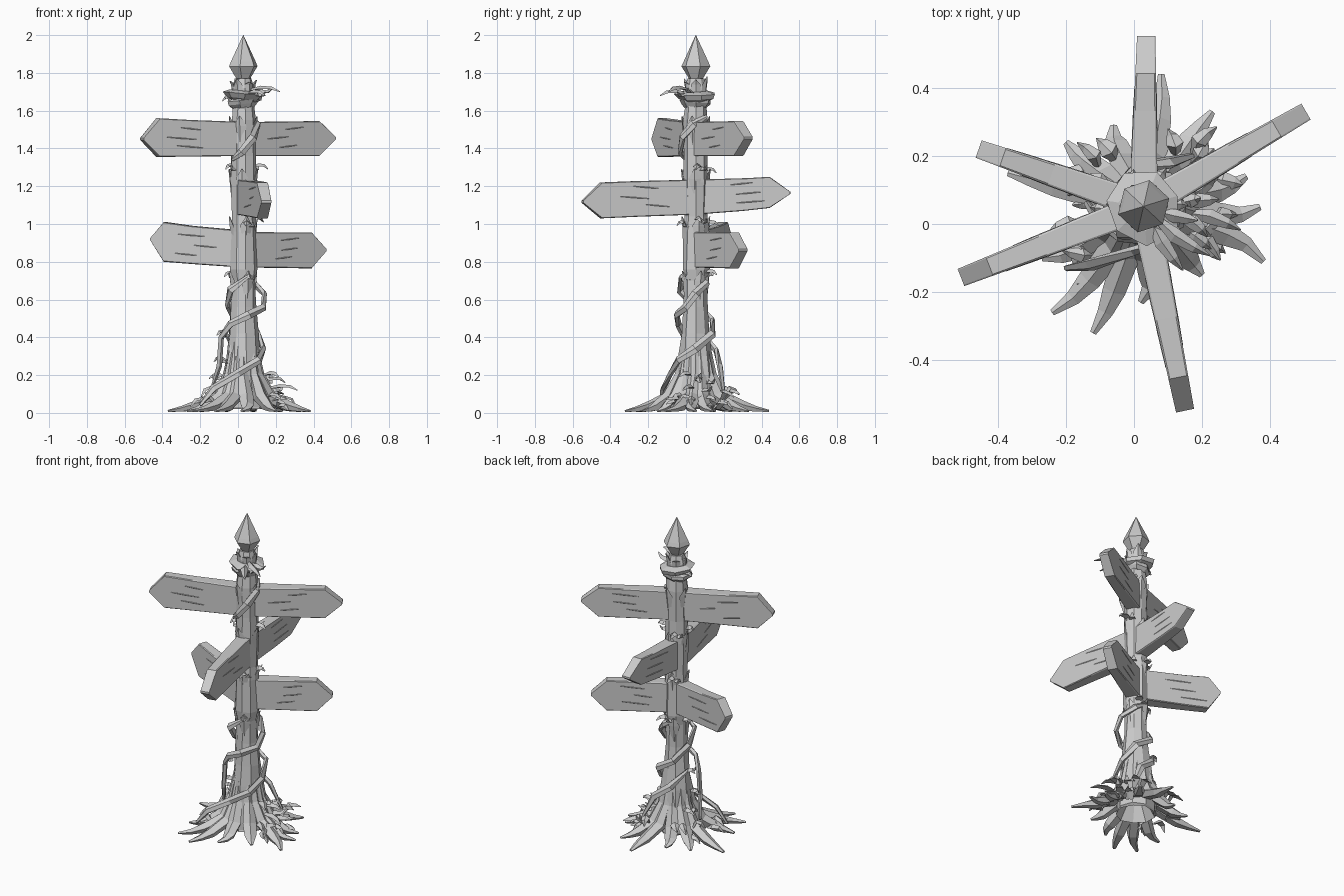
import bpy, bmesh, math, random
from mathutils import Vector as V

if "Cube" in bpy.data.objects:
    bpy.data.objects.remove(bpy.data.objects["Cube"])

random.seed(11)
CX, CY = 0.028, 0.052          # axis of the post


def finish(name, bm):
    bmesh.ops.recalc_face_normals(bm, faces=bm.faces)
    me = bpy.data.meshes.new(name)
    bm.to_mesh(me)
    bm.free()
    ob = bpy.data.objects.new(name, me)
    bpy.context.collection.objects.link(ob)
    return ob


def skin(bm, rings):
    """Join equal rings of points into a closed flat-faced tube."""
    rv = [[bm.verts.new(p) for p in r] for r in rings]
    n = len(rv[0])
    for a, b in zip(rv, rv[1:]):
        for i in range(n):
            bm.faces.new((a[i], a[(i + 1) % n], b[(i + 1) % n], b[i]))
    bm.faces.new(rv[0])
    bm.faces.new(rv[-1])


def lathe(name, prof, n, jit=0.0, turn=0.0, tilt=0.0):
    bm = bmesh.new()
    rings = []
    for z, r in prof:
        ring = []
        for i in range(n):
            a = 2 * math.pi * i / n + turn
            rr = r * (1 + random.uniform(-jit, jit))
            ring.append((CX + rr * math.cos(a), CY + rr * math.sin(a),
                         z + tilt * math.cos(a) * r))
        rings.append(ring)
    skin(bm, rings)
    return finish(name, bm)


def tube(bm, path, sizes, n=5, radial=False):
    """Tapered tube; sizes are (half width, half height) along the path."""
    pts = [V(p) for p in path]
    rings = []
    for i, p in enumerate(pts):
        t = (pts[min(i + 1, len(pts) - 1)] - pts[max(i - 1, 0)]).normalized()
        up = V((p.x - CX, p.y - CY, 0.02)) if radial else V((0.01, 0.02, 1))
        s = t.cross(up).normalized()
        u = s.cross(t).normalized()
        w, h = sizes[i]
        rings.append([p + s * w * math.cos(a) + u * h * math.sin(a)
                      for a in (2 * math.pi * k / n + math.pi / 2 for k in range(n))])
    skin(bm, rings)


def leaf(bm, base, ang, length, rise, droop, w):
    """Folded pointed leaf."""
    b = V(base)
    d = V((math.cos(ang), math.sin(ang), 0))
    side = V((-d.y, d.x, 0)) * random.uniform(-0.4, 0.4) * length
    tube(bm, [b, b + d * length * .4 + V((0, 0, rise)),
              b + d * length * .75 + V((0, 0, rise * .8)) + side * .5,
              b + d * length + V((0, 0, rise - droop)) + side],
         [(w * .4, .006), (w, .012), (w * .7, .009), (.003, .003)], 3)


# Post: hollow underneath, flared trunk, straight shaft
lathe("post", [(.17, .03), (.02, .11), (.03, .12), (.12, .112), (.2, .102), (.3, .09), (.42, .077),
               (.56, .067), (.7, .063), (.76, .072), (.96, .07), (1.04, .063), (1.22, .067),
               (1.36, .066), (1.55, .066), (1.62, .06), (1.72, .058), (1.77, .045)], 9, .07)

# Pointed finial and tied collar
lathe("finial", [(1.745, .022), (1.79, .05), (1.835, .077), (1.86, .068), (2.0, .001)], 6, .03, .3)
lathe("collar_lower", [(1.615, .06), (1.635, .08), (1.655, .085), (1.67, .06)], 7, .1, 0, .1)
lathe("collar_upper", [(1.65, .065), (1.665, .095), (1.69, .11), (1.705, .07)], 7, .1, .3, -.1)

# Splintered ends under the finial and bark along the shaft
bm = bmesh.new()
for i in range(6):
    a = i * 1.05
    c, s, h = math.cos(a), math.sin(a), random.uniform(1.75, 1.79)
    tube(bm, [(CX + .048 * c, CY + .048 * s, 1.69), (CX + .055 * c, CY + .055 * s, 1.74),
              (CX + .07 * c, CY + .07 * s, h)], [(.026, .012), (.024, .01), (.004, .003)], 4, True)
for z in (.7, .99, 1.24, 1.52):
    for i in range(4):
        a = i * 1.57 + z * 5
        c, s = math.cos(a), math.sin(a)
        tube(bm, [(CX + r * c, CY + r * s, z + dz) for r, dz in ((.056, -.1), (.062, .0), (.076, .05))],
             [(.012, .008), (.034, .012), (.004, .003)], 4, True)
finish("bark_splinters", bm)


# Sign boards: blunt inner end, pointed outer end
def board(name, tip, inner, outer, tipz, point=0.1):
    o = V((CX, CY, 0))
    d = V((tip[0] - CX, tip[1] - CY, 0))
    L = d.length
    d.normalize()
    s = V((-d.y, d.x, 0))
    m = L * .5
    lo, hi = [a * .45 + b * .55 for a, b in zip(inner, outer)]
    prof = [(.0, inner[0]), (m, lo), (L - point, outer[0]), (L, tipz - .006), (L, tipz + .006),
            (L - point, outer[1]), (m + .03, hi), (.0, inner[1])]
    mid = (inner[0] + inner[1]) / 2

    def half(x):
        return .042 - .015 * x / L
    bm = bmesh.new()
    rings = []
    for side, k in ((-1, .96), (-.85, 1), (.85, 1), (1, .96)):   # worn edges
        ring = []
        for x, z in prof:
            zc = tipz * x / L + mid * (1 - x / L)
            ring.append(o + d * x + s * side * half(x) + V((0, 0, zc + (z - zc) * k)))
        rings.append(ring)
    skin(bm, rings)
    for side in (-1, 1):                                          # grain slivers
        for f in (.25, .5, .78):
            x, ln = random.uniform(.12, L - point - .17), random.uniform(.1, .17)
            z = inner[0] + (inner[1] - inner[0]) * f
            g = [o + d * (x + ln * q) + s * side * half(x + ln * q)
                 + V((0, 0, z + (outer[0] - inner[0]) * x / L + .012 * q)) for q in (0, .5, 1)]
            tube(bm, g, [(.001, .001), (.002, .003), (.001, .001)], 4)
    finish(name, bm)


board("top_sign_left", (-.508, -.157), (1.36, 1.54), (1.355, 1.56), 1.45, .09)
board("top_sign_right", (.505, .33), (1.36, 1.54), (1.36, 1.545), 1.455)
board("middle_sign_front", (.15, -.548), (1.05, 1.235), (1.03, 1.22), 1.118)
board("middle_sign_back", (.036, .552), (1.05, 1.235), (1.085, 1.25), 1.165, .11)
board("lower_sign_left", (-.456, .22), (.77, .965), (.8, 1.01), .92, .075)
board("lower_sign_right", (.455, .302), (.77, .957), (.765, .955), .862, .09)

# Roots running down the trunk and curling over the ground
bm = bmesh.new()
roots = [(-.24, -.26), (-.12, -.32), (.02, -.23), (.2, -.15), (.38, -.11), (.37, .05),
         (.33, .14), (.23, .33), (.08, .44), (-.06, .29), (-.2, .24), (-.37, .15), (-.27, -.1)]
o = V((CX, CY, 0))
for x, y in roots:
    d = V((x - CX, y - CY, 0))
    L = d.length
    d.normalize()
    s = V((-d.y, d.x, 0)) * random.uniform(-.03, .03)
    tube(bm, [o + d * .056 + V((0, 0, .4)), o + d * .086 + V((0, 0, .2)),
              o + d * .14 + s * .6 + V((0, 0, .085)), o + d * (L * .45 + .08) + s + V((0, 0, .035)),
              o + d * (L * .75 + .03) + s * .9 + V((0, 0, .02)), o + d * L + V((0, 0, .01))],
         [(.014, .012), (.03, .026), (.042, .036), (.036, .028), (.024, .016), (.01, .006)], 5)
finish("roots", bm)

# Vines winding round the trunk and shaft
bm = bmesh.new()
vines = [
    [(-.2, -.13, .04), (-.13, -.12, .13), (0, -.08, .21), (.11, -.04, .28), (.135, .05, .34),
     (.1, .14, .42), (-.01, .14, .49), (-.055, .05, .57), (-.04, -.03, .65), (.05, -.03, .72)],
    [(-.14, .06, .12), (-.1, .0, .25), (-.09, .0, .4), (-.04, -.04, .47), (.06, -.05, .52),
     (.135, .0, .56), (.14, .05, .63), (.08, .11, .69), (.0, .11, .74)],
    [(.17, .2, .1), (.1, .18, .25), (.0, .16, .33), (-.075, .08, .43)],
    [(-.03, .0, 1.34), (.02, -.03, 1.38), (.08, -.02, 1.46), (.105, .04, 1.53), (.07, .11, 1.57)]]
for p in vines:
    n = len(p)
    tube(bm, p, [(.01, .008) if i in (0, n - 1) else (random.uniform(.02, .026), .014)
                 for i in range(n)], 5, True)
finish("vines", bm)

# Leaves: ragged clumps on the ground, mostly to the right and back left
bm = bmesh.new()
for centre, count in ((-.1, 12), (.9, 5), (2.5, 8), (3.5, 4)):
    for i in range(count):
        a = centre + random.uniform(-.5, .5)
        r = random.uniform(.13, .22)
        leaf(bm, (CX + r * math.cos(a), CY + r * math.sin(a), random.uniform(.02, .08)),
             a + random.uniform(-1, 1), random.uniform(.07, .11), random.uniform(.0, .06),
             random.uniform(.0, .05), random.uniform(.02, .032))
leaf(bm, (-.11, -.15, .03), 3.9, .06, .01, .0, .025)
finish("ground_leaves", bm)

# Leaf tufts up the post: height, direction, length
bm = bmesh.new()
tufts = [(1.71, -.75, .19), (1.69, -1.1, .17), (1.66, 3.1, .06),
         (1.3, .1, .08), (1.3, 3.4, .05), (1.28, 2.0, .06),
         (1.02, .2, .06), (1.0, -1.3, .05), (1.0, 1.8, .07), (.74, 1.1, .08),
         (.73, 2.9, .05), (.72, -1.2, .04), (.42, 2.9, .05),
         (.28, 3.2, .06), (.19, 2.6, .08), (.2, -.3, .09), (.17, .1, .1), (.13, -.15, .16)]
for z, a, ln in tufts:
    r = .05 if z > .6 else .09 + max(0, .3 - z) * .25
    leaf(bm, (CX + r * math.cos(a), CY + r * math.sin(a), z), a, ln, .01, .02, .026)
    leaf(bm, (CX + r * math.cos(a + .4), CY + r * math.sin(a + .4), z - .015),
         a + .5, ln * .6, .005, -.02, .024)
finish("post_leaves", bm)
